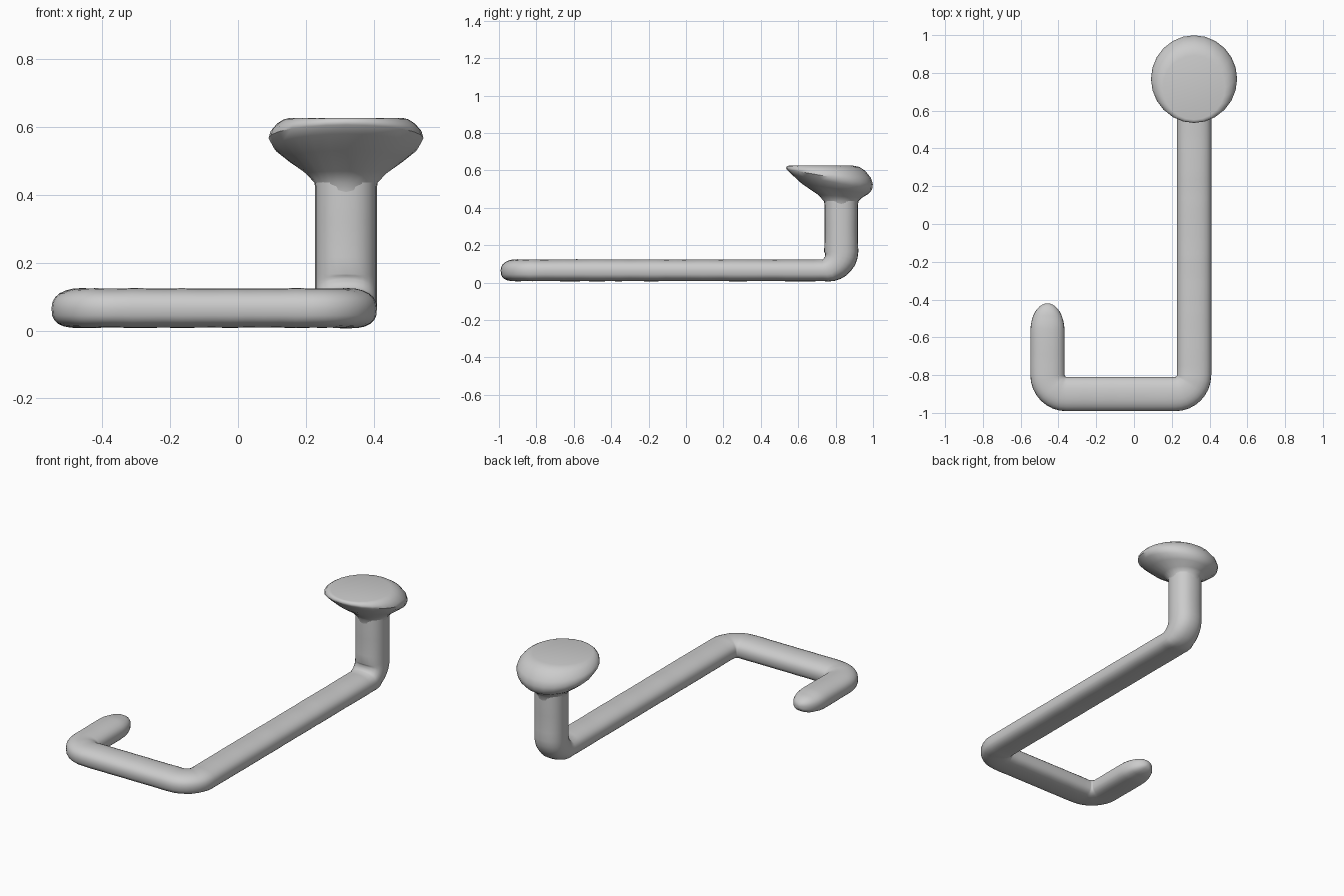
import bpy, bmesh, math, random
from mathutils import Vector

random.seed(4)
cube = bpy.data.objects.get("Cube")
if cube:
    bpy.data.objects.remove(cube)

grey = bpy.data.materials.new("plain grey")
grey.use_nodes = True
colour = (0.6, 0.6, 0.6, 1)
grey.diffuse_color = colour
grey.node_tree.nodes["Principled BSDF"].inputs["Base Color"].default_value = colour

SIDES = 24


def loft(name, rings):
    """Skin a list of rings and cap both ends."""
    bm = bmesh.new()
    loops = [[bm.verts.new(p) for p in ring] for ring in rings]
    for a, b in zip(loops, loops[1:]):
        for i in range(SIDES):
            j = (i + 1) % SIDES
            bm.faces.new((a[i], a[j], b[j], b[i]))
    bm.faces.new(loops[0])
    bm.faces.new(loops[-1])
    bmesh.ops.recalc_face_normals(bm, faces=bm.faces)
    mesh = bpy.data.meshes.new(name)
    bm.to_mesh(mesh)
    bm.free()
    mesh.materials.append(grey)
    obj = bpy.data.objects.new(name, mesh)
    bpy.context.collection.objects.link(obj)
    bpy.ops.object.select_all(action="DESELECT")
    obj.select_set(True)
    bpy.context.view_layer.objects.active = obj
    bpy.ops.object.shade_smooth_by_angle(angle=math.radians(45))
    return obj


def rounded_path(corners, radius, step=0.05):
    """Centre points and tangents along a path with rounded corners."""
    pts = [Vector(c) for c in corners]
    out = []
    start = pts[0]
    for k in range(1, len(pts)):
        d = (pts[k] - pts[k - 1]).normalized()
        last = k == len(pts) - 1
        end = pts[k] if last else pts[k] - d * radius
        n = max(2, round((end - start).length / step))
        out += [(start.lerp(end, i / n), d) for i in range(n + 1)]
        if not last:
            e = (pts[k + 1] - pts[k]).normalized()
            centre = end + e * radius
            for i in range(1, 8):
                a = math.pi / 2 * i / 8
                out.append((centre + (d * math.sin(a) - e * math.cos(a)) * radius,
                            d * math.cos(a) + e * math.sin(a)))
            start = pts[k] + e * radius
    return out


# Bent rod: post, long arm, front bar and short hook
TIP = -0.42
path = rounded_path([(0.318, 0.83, 0.47), (0.318, 0.83, 0.066), (0.318, -0.9, 0.066),
                     (-0.458, -0.9, 0.066), (-0.458, TIP - 0.16, 0.066)], 0.1)
hook = Vector((0, 1, 0))
for i in range(1, 11):
    path.append((Vector((-0.458, TIP - 0.16 * (1 - math.sin(i / 10 * math.pi / 2)), 0.066)), hook))

rings = []
for p, t in path:
    steep = abs(t.z)
    side = Vector((-1, 0, 0)) if steep > 0.01 else t.cross(Vector((0, 0, 1)))
    up = side.cross(t)
    # the post is round, the runs on the ground are flattened
    half_w = 0.091
    half_h = 0.058 + 0.032 * steep
    if t.y > 0.99 and p.x < 0:
        s = max(0, (p.y - TIP + 0.16) / 0.16)
        taper = math.sqrt(max(0.004, 1 - s ** 2.2))
        half_w *= taper
        half_h *= taper ** 0.8
    lump = random.uniform(0.98, 1.02)
    ring = []
    for i in range(SIDES):
        a = 2 * math.pi * i / SIDES
        c, s = math.cos(a), math.sin(a)
        # squarer underneath than on top
        power = 0.7 if s < 0 and steep < 0.5 else 0.88
        u = math.copysign(abs(c) ** power, c) * half_w
        v = math.copysign(abs(s) ** power, s) * half_h * lump
        ring.append(p + side * u + up * v)
    rings.append(ring)
loft("bent_rod", rings)

# Flared head with a tilted rim and a flat level top
# each row: centre y, x radius, y radius, height, fall towards the back
head_rows = [(0.83, 0.088, 0.088, 0.40, 0), (0.83, 0.093, 0.092, 0.435, 0),
             (0.825, 0.118, 0.118, 0.462, 0.06), (0.798, 0.172, 0.180, 0.503, 0.15),
             (0.780, 0.213, 0.215, 0.538, 0.19), (0.768, 0.228, 0.231, 0.566, 0.17),
             (0.762, 0.222, 0.227, 0.587, 0.12), (0.748, 0.203, 0.210, 0.609, 0.05),
             (0.735, 0.185, 0.193, 0.621, 0.015), (0.722, 0.165, 0.170, 0.626, 0)]
rings = []
for cy, rx, ry, z, fall in head_rows:
    ring = []
    for i in range(SIDES):
        a = 2 * math.pi * i / SIDES
        ring.append((0.318 + rx * math.cos(a), cy + ry * math.sin(a),
                     z - fall * ry * math.sin(a)))
    rings.append(ring)
loft("flared_head", rings)
